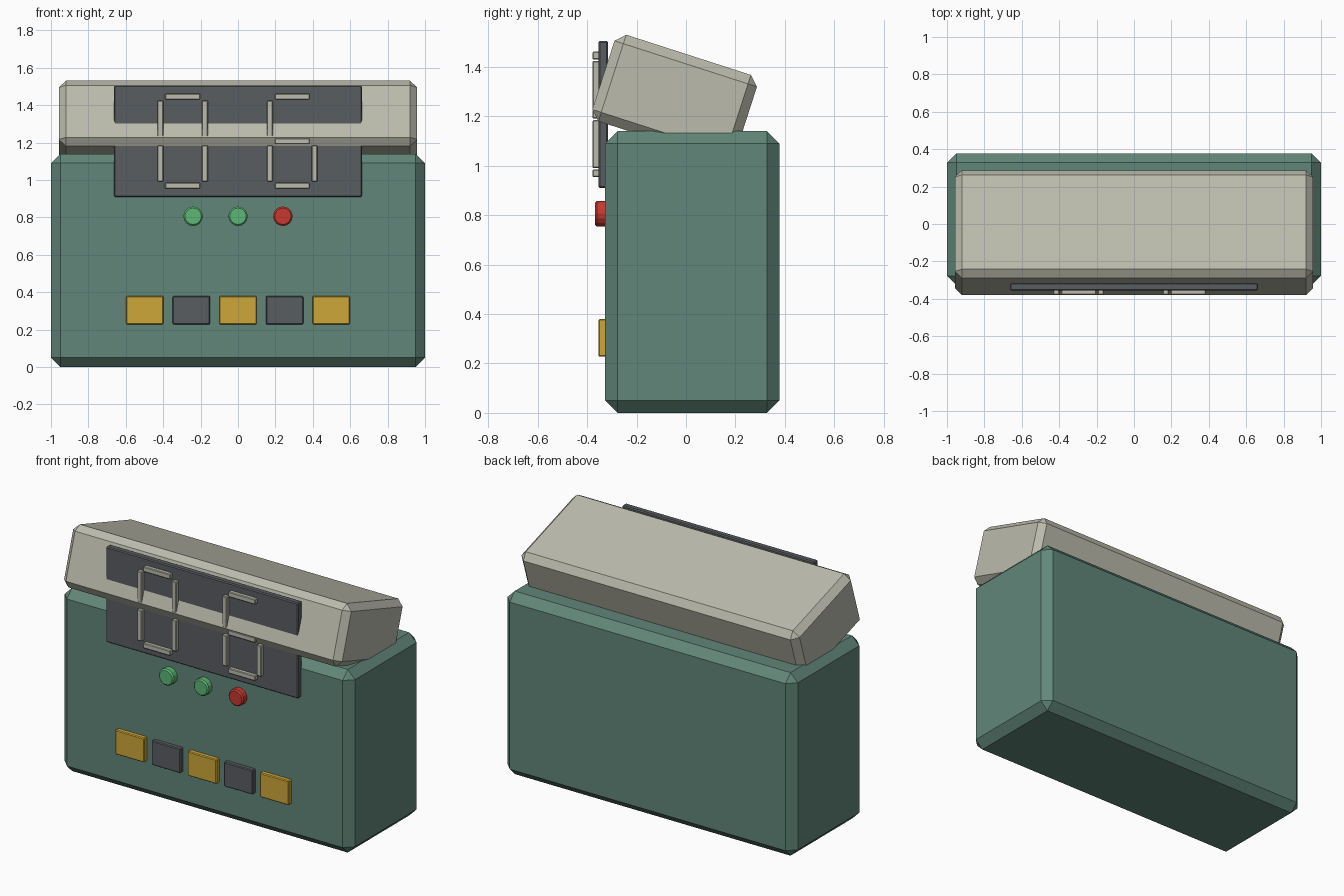
import bpy, bmesh
from math import pi
from mathutils import Matrix

if "Cube" in bpy.data.objects:
    bpy.data.objects.remove(bpy.data.objects["Cube"])


def material(name, rgb):
    m = bpy.data.materials.new(name)
    m.diffuse_color = (*rgb, 1)
    m.use_nodes = True
    m.node_tree.nodes["Principled BSDF"].inputs["Base Color"].default_value = m.diffuse_color
    return m


GREEN = material("case_green", (0.12, 0.24, 0.19))
BEIGE = material("beige", (0.50, 0.50, 0.42))
DARK = material("dark_grey", (0.10, 0.11, 0.12))
YELLOW = material("yellow", (0.62, 0.39, 0.04))
LIT = material("light_green", (0.11, 0.47, 0.18))
RED = material("red", (0.57, 0.04, 0.03))


def finish(name, bm, loc, mat, bevel):
    mesh = bpy.data.meshes.new(name)
    bm.to_mesh(mesh)
    bm.free()
    mesh.materials.append(mat)
    ob = bpy.data.objects.new(name, mesh)
    bpy.context.collection.objects.link(ob)
    ob.location = loc
    mod = ob.modifiers.new("chamfer", "BEVEL")
    mod.width, mod.segments, mod.limit_method = bevel, 1, "ANGLE"
    return ob


def box(name, size, loc, mat, bevel):
    bm = bmesh.new()
    bmesh.ops.create_cube(bm, size=1, matrix=Matrix.Diagonal((*size, 1)))
    return finish(name, bm, loc, mat, bevel)


def knob(name, radius, depth, loc, mat):
    bm = bmesh.new()
    bmesh.ops.create_cone(bm, cap_ends=True, segments=16, radius1=radius, radius2=radius,
                          depth=depth, matrix=Matrix.Rotation(pi / 2, 4, "X"))
    return finish(name, bm, loc, mat, 0.008)


# Main case and the tilted top sunk into it
box("case", (2, 0.705, 1.14), (0, 0.0255, 0.57), GREEN, 0.05)
top = box("tilted_top", (1.916, 0.606, 0.368), (0, -0.046, 1.274), BEIGE, 0.038)
top.rotation_euler.x = -0.312

# Display panel
box("display_panel", (1.325, 0.04, 0.595), (0, -0.335, 1.207), DARK, 0.006)

# Segment layout: (x offset, z offset, is vertical)
SEGMENTS = {
    "top": (0, 0.238, False), "middle": (0, 0, False), "bottom": (0, -0.238, False),
    "upper_left": (-0.119, 0.12, True), "upper_right": (0.119, 0.12, True),
    "lower_left": (-0.119, -0.12, True), "lower_right": (0.119, -0.12, True),
}
DIGITS = [("left_digit", -0.296, {"middle"}), ("right_digit", 0.29, {"upper_right"})]
for digit, x, unlit in DIGITS:
    for seg, (dx, dz, vertical) in SEGMENTS.items():
        if seg not in unlit:
            size = (0.032, 0.03, 0.193) if vertical else (0.186, 0.03, 0.032)
            box(f"{digit}_{seg}", size, (x + dx, -0.364, 1.208 + dz), BEIGE, 0.004)

# Indicator lights
for i, mat in enumerate((LIT, LIT, RED)):
    knob(f"indicator_light_{i + 1}", 0.052, 0.05, ((i - 1) * 0.24, -0.343, 0.806), mat)

# Row of push buttons
for i in range(5):
    box(f"button_{i + 1}", (0.2, 0.04, 0.152), ((i - 2) * 0.249, -0.335, 0.304),
        DARK if i % 2 else YELLOW, 0.005)
